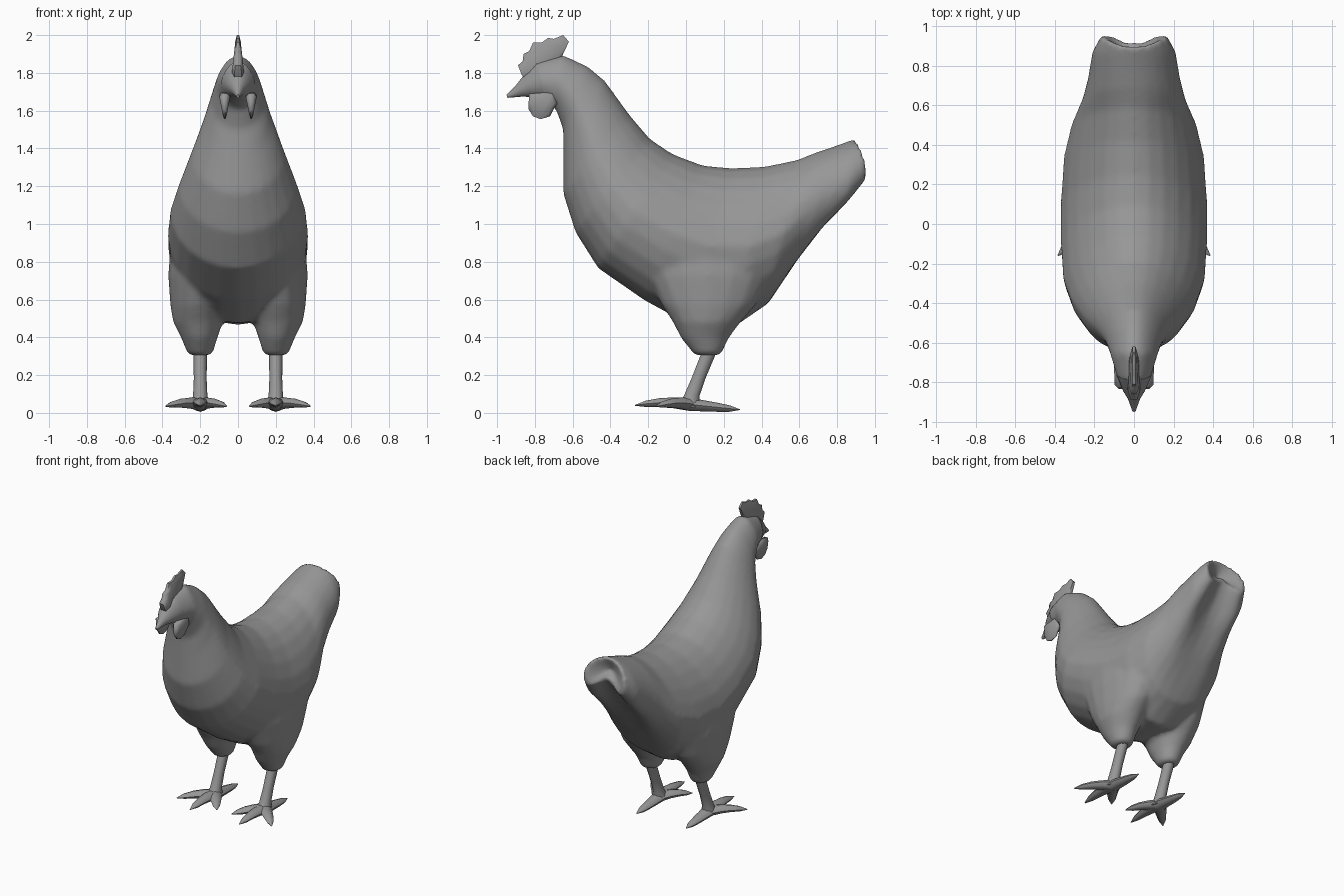
import bpy, bmesh, math
from mathutils import Vector

if "Cube" in bpy.data.objects:
    bpy.data.objects.remove(bpy.data.objects["Cube"])

grey = bpy.data.materials.new("dark_grey")
grey.diffuse_color = (.31, .31, .31, 1)
grey.use_nodes = True
grey.node_tree.nodes["Principled BSDF"].inputs["Base Color"].default_value = grey.diffuse_color


def finish(name, bm, angle=50):
    bmesh.ops.remove_doubles(bm, verts=bm.verts, dist=0.0005)
    bmesh.ops.recalc_face_normals(bm, faces=bm.faces)
    me = bpy.data.meshes.new(name)
    bm.to_mesh(me)
    bm.free()
    me.materials.append(grey)
    ob = bpy.data.objects.new(name, me)
    bpy.context.collection.objects.link(ob)
    bpy.ops.object.select_all(action='DESELECT')
    bpy.context.view_layer.objects.active = ob
    ob.select_set(True)
    bpy.ops.object.shade_smooth_by_angle(angle=math.radians(angle))
    return ob


def loft(bm, rings, cap_end=None):
    rows = [[bm.verts.new(p) for p in r] for r in rings]
    n = len(rows[0])
    for a, b in zip(rows, rows[1:]):
        for i in range(n):
            j = (i + 1) % n
            bm.faces.new((a[i], a[j], b[j], b[i]))
    bm.faces.new(rows[0])
    if cap_end is None:
        bm.faces.new(rows[-1])
    else:
        v = bm.verts.new(cap_end)
        for i in range(n):
            bm.faces.new((rows[-1][i], rows[-1][(i + 1) % n], v))


def ellipse(cx, cy, z, rx, ry, n=12):
    return [(cx + rx * math.cos(2 * math.pi * i / n),
             cy + ry * math.sin(2 * math.pi * i / n), z) for i in range(n)]


# Body, neck, head and tail: top y,z / bottom y,z / half width / underside dent
stations = [
    (-.95, 1.685, -.945, 1.668, .008, 0), (-.90, 1.735, -.86, 1.675, .032, 0),
    (-.865, 1.78, -.81, 1.67, .058, 0), (-.79, 1.86, -.74, 1.64, .09, 0),
    (-.65, 1.895, -.69, 1.61, .117, 0), (-.52, 1.835, -.65, 1.50, .145, 0),
    (-.43, 1.76, -.65, 1.35, .18, 0), (-.30, 1.58, -.65, 1.16, .25, 0),
    (-.19, 1.45, -.585, .955, .315, 0), (-.07, 1.37, -.465, .765, .36, 0),
    (.09, 1.31, -.22, .595, .372, 0), (.25, 1.295, 0, .475, .37, 0),
    (.42, 1.305, .27, .465, .355, 0), (.59, 1.34, .43, .555, .315, .03),
    (.69, 1.38, .58, .74, .26, .12), (.78, 1.41, .71, .89, .232, .25),
    (.85, 1.435, .835, 1.03, .212, .4), (.905, 1.455, .95, 1.18, .165, .5)]
N = 24
rings = []
for k, (ty, tz, by, bz, w, dent) in enumerate(stations):
    ring = []
    for i in range(N):
        a = 2 * math.pi * i / N
        c, s = math.cos(a), math.sin(a)
        # the underside centre is pulled up into the tail hollow
        t = (1 - c) / 2 - dent * max(0, -c) ** 6
        taper = 1 - (.22 if 2 < k < 14 else .05) * max(0, c)
        bow = .03 * s * s if k > 15 else 0
        ring.append((w * s * taper, ty + (by - ty) * t + bow, tz + (bz - tz) * t))
    rings.append(ring)

# Feathered thighs are lofted with the body and fused into one skin
thigh = [(.305, .20, .064, .115, .07), (.40, .205, .098, .10, .13),
         (.48, .212, .132, .11, .18), (.57, .212, .147, .12, .25),
         (.73, .20, .170, .12, .33), (.92, .18, .175, .10, .34),
         (1.06, .14, .15, .09, .28)]
bm = bmesh.new()
loft(bm, rings, cap_end=(0, .85, 1.33))
for s in (1, -1):
    loft(bm, [ellipse(s * x, y, z, rx, ry, 16) for z, x, rx, y, ry in thigh])
body = finish("body", bm)
mod = body.modifiers.new("fuse", 'REMESH')
mod.mode = 'VOXEL'
mod.voxel_size = .016
mod.use_smooth_shade = True
mod = body.modifiers.new("soften", 'SMOOTH')
mod.factor = .5
mod.iterations = 8

# Beak tip, kept crisp
bm = bmesh.new()
loft(bm, rings[:4])
finish("beak", bm)


def plate(name, outline, x, half, rim, centre, top_scale, bottom_scale):
    # Slab with a thin rim, its thickness changing from bottom to top
    bm = bmesh.new()
    c = Vector(centre)
    zs = [p[1] for p in outline]

    def row(scale, dx):
        out = []
        for q in outline:
            p = c + (Vector(q) - c) * scale
            t = (p.y - min(zs)) / (max(zs) - min(zs))
            out.append((x + dx * (bottom_scale + (top_scale - bottom_scale) * t), p.x, p.y))
        return out
    loft(bm, [row(.75, -half), row(1, -rim), row(1, rim), row(.75, half)])
    return finish(name, bm, 60)


# Comb and wattles
plate("comb", [(-.84, 1.75), (-.87, 1.79), (-.89, 1.84), (-.865, 1.86),
               (-.86, 1.90), (-.83, 1.915), (-.81, 1.96), (-.765, 1.96),
               (-.73, 1.985), (-.70, 1.98), (-.65, 2.0), (-.62, 1.965),
               (-.66, 1.88), (-.74, 1.80)], 0, .027, .015, (-.75, 1.88), .4, 1.4)
wattle = [(-.83, 1.69), (-.835, 1.61), (-.81, 1.57), (-.77, 1.555),
          (-.72, 1.57), (-.70, 1.61), (-.68, 1.64), (-.70, 1.70)]


def tapered(bm, path, radii, n=8, flat=1.0):
    # Tube along a path in which each ring faces the overall direction
    d = (Vector(path[-1]) - Vector(path[0])).normalized()
    side = d.cross(Vector((0, 0, 1))).normalized()
    up = side.cross(d)
    rr = []
    for p, r in zip(path, radii):
        rr.append([Vector(p) + side * r * math.cos(2 * math.pi * i / n)
                   + up * r * flat * math.sin(2 * math.pi * i / n) for i in range(n)])
    loft(bm, rr)


for s, side_name in ((1, "left"), (-1, "right")):
    plate("wattle_" + side_name, wattle, s * .07, .026, .010, (-.76, 1.63), 1.3, .25)

    # Shank
    bm = bmesh.new()
    loft(bm, [ellipse(s * .2, y, z, r, r * 1.15, 10) for z, y, r in
              ((.34, .13, .036), (.18, .065, .034), (.09, .03, .038), (.03, .01, .055))])
    finish("shank_" + side_name, bm)

    # Three front toes and one back toe
    bm = bmesh.new()
    for tx, ty, tz in ((.2, -.27, .04), (.06, -.16, .035),
                       (.385, -.16, .035), (.2, .285, .017)):
        root = Vector((.2, .02, .045))
        tip = Vector((tx, ty, tz))
        path, lift = [], (0 if ty > 0 else .012)
        for t in (0, .3, .55, .8, 1):
            p = root.lerp(tip, t)
            p.z += lift * math.sin(math.pi * t)
            p.x *= s
            path.append(p)
        tapered(bm, path, (.05, .041, .034, .024, .003), flat=.7)
    finish("foot_" + side_name, bm)
